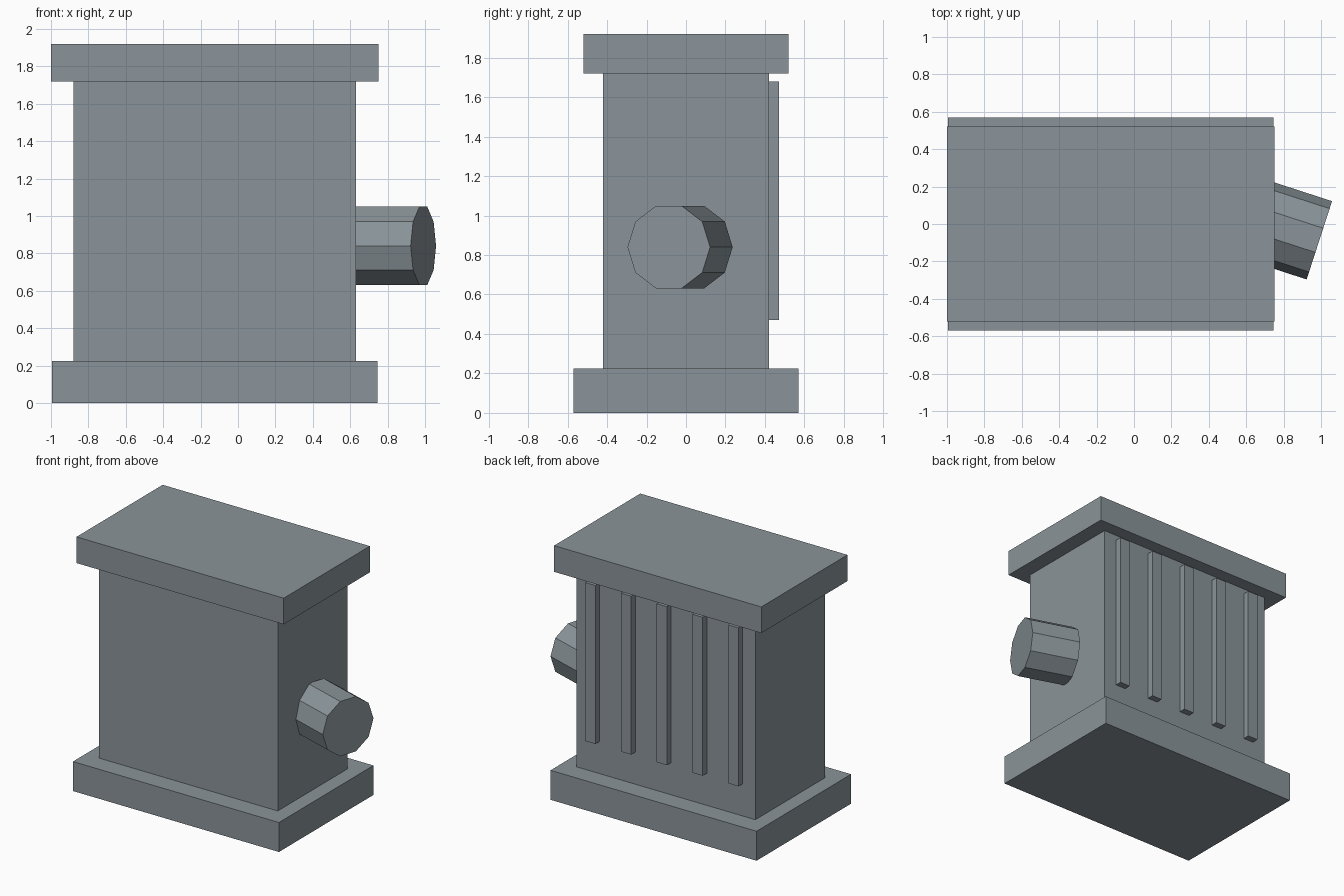
import bpy, math

if "Cube" in bpy.data.objects:
    bpy.data.objects.remove(bpy.data.objects["Cube"])

steel = bpy.data.materials.new("blue_grey_steel")
steel.diffuse_color = (0.254, 0.296, 0.319, 1)
steel.use_nodes = True
steel.node_tree.nodes["Principled BSDF"].inputs["Base Color"].default_value = steel.diffuse_color


def box(name, x0, x1, y0, y1, z0, z1):
    bpy.ops.mesh.primitive_cube_add(
        size=1, location=((x0 + x1) / 2, (y0 + y1) / 2, (z0 + z1) / 2))
    ob = bpy.context.object
    ob.name = name
    ob.scale = (x1 - x0, y1 - y0, z1 - z0)
    bpy.ops.object.transform_apply(location=False, rotation=False, scale=True)
    ob.data.materials.append(steel)
    return ob


# Cabinet: base slab, main body, overhanging cap
box("base_slab", -0.995, 0.745, -0.57, 0.57, 0, 0.225)
box("cabinet_body", -0.88, 0.63, -0.42, 0.42, 0.225, 1.72)
box("cap_slab", -1.0, 0.75, -0.52, 0.52, 1.72, 1.92)

# Five cooling ribs, evenly spaced on the back
for i in range(5):
    cx = -0.125 + (i - 2) * 0.302
    box(f"back_rib_{i + 1}", cx - 0.043, cx + 0.043, 0.42, 0.47, 0.47, 1.68)

# Ten-sided pipe stub on the right, with a corner pointing up
bpy.ops.mesh.primitive_cylinder_add(
    vertices=10, radius=0.22, depth=0.37,
    location=(0.815, -0.03, 0.84), rotation=(0, math.pi / 2, 0))
pipe = bpy.context.object
pipe.name = "side_pipe"
# start corner lies on the rolled axis: turn half a step if no corner is at the top
top = max((pipe.matrix_basis @ v.co).z for v in pipe.data.vertices)
if top < 0.84 + 0.2199:
    pipe.rotation_euler = (math.pi / 10, math.pi / 2, 0)
pipe.data.materials.append(steel)
